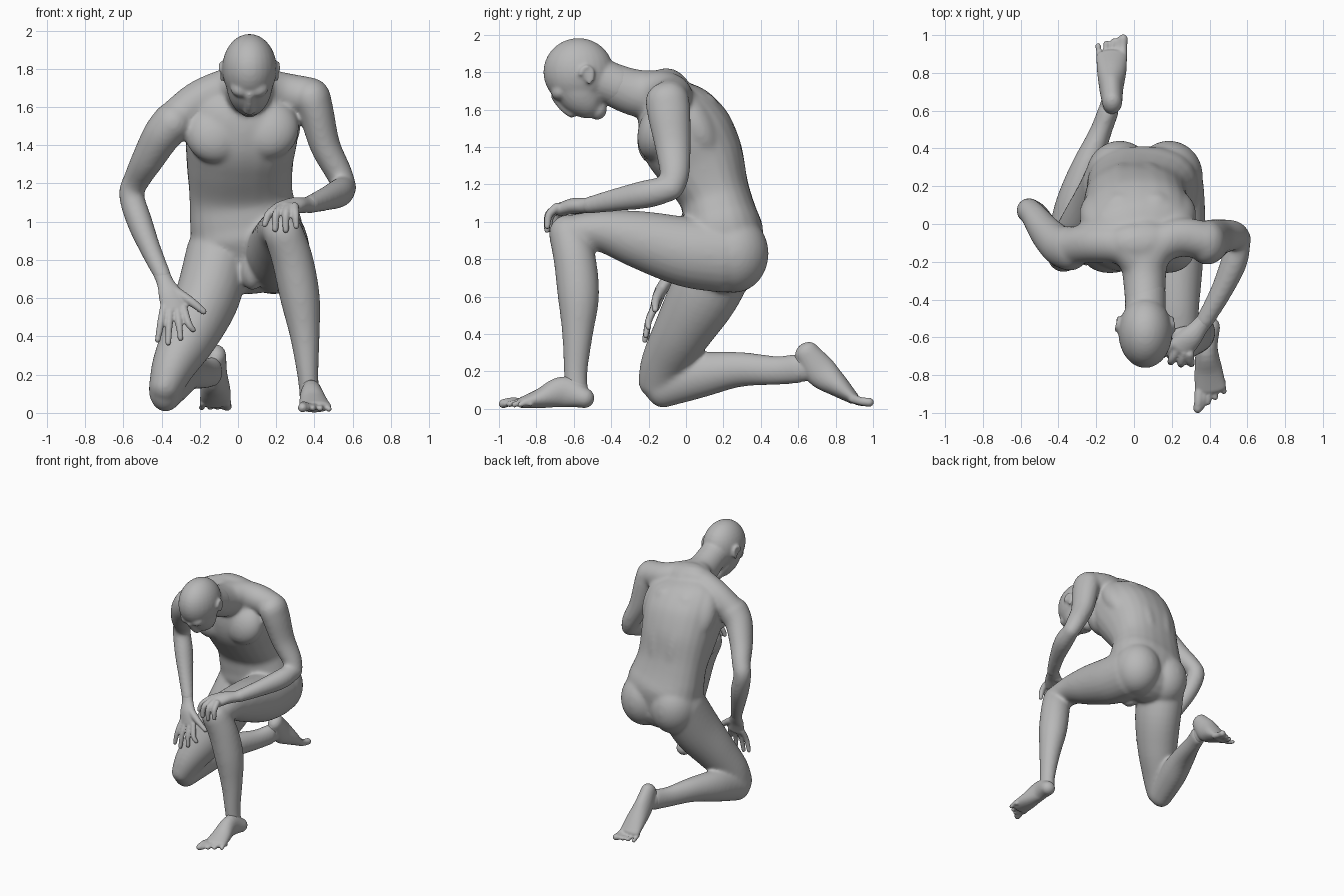
import bpy, bmesh, math
from mathutils import Vector, Matrix

skin = bpy.data.materials.new("clay_grey")
skin.diffuse_color = (0.48, 0.48, 0.48, 1)
bm = bmesh.new()
SIDES = 24


def finish(name, voxel, rounds):
    """Fuse everything built so far into one smooth object."""
    global bm
    bmesh.ops.recalc_face_normals(bm, faces=bm.faces)
    mesh = bpy.data.meshes.new(name)
    bm.to_mesh(mesh)
    bm.free()
    bm = bmesh.new()
    mesh.materials.append(skin)
    ob = bpy.data.objects.new(name, mesh)
    bpy.context.collection.objects.link(ob)
    fuse = ob.modifiers.new("fuse", 'REMESH')
    fuse.mode = 'VOXEL'
    fuse.voxel_size = voxel
    fuse.use_smooth_shade = True
    soften = ob.modifiers.new("soften", 'SMOOTH')
    soften.factor = 0.5
    soften.iterations = rounds


def spline(p, i, t):
    """Catmull-Rom point between control points i and i+1."""
    a, b, c, d = (p[max(0, min(len(p) - 1, k))] for k in range(i - 1, i + 3))
    return [0.5 * (2 * q + (r - o) * t + (2 * o - 5 * q + 4 * r - s) * t * t
                   + (3 * q - o - 3 * r + s) * t ** 3) for o, q, r, s in zip(a, b, c, d)]


def limb(*pts, ref=(1, 0, 0), square=1.0):
    """Round-ended tube through (x, y, z, half width[, half depth]); square < 1 gives a boxier section."""
    pts = [p if len(p) == 5 else (*p, p[3]) for p in pts]
    path = [spline(pts, i, k / 5) for i in range(len(pts) - 1) for k in range(5)] + [pts[-1]]
    pos = [Vector(p[:3]) for p in path]
    n = len(path)
    outline = [[math.copysign(abs(v) ** square, v) for v in (math.cos(a), math.sin(a))]
               for a in (math.tau * j / SIDES for j in range(SIDES))]
    rings = []
    for i, p in enumerate(path):
        t = (pos[min(i + 1, n - 1)] - pos[max(i - 1, 0)]).normalized()
        side = (Vector(ref) - t * t.dot(Vector(ref))).normalized()
        deep = t.cross(side)
        caps = [(0, 1)]
        arc = [(math.sin(a), math.cos(a)) for a in (0.4, 0.8, 1.15, 1.45)]
        if i == 0:
            caps = [(-s, c) for s, c in reversed(arc)] + caps
        if i == n - 1:
            caps = caps + arc
        for off, sc in caps:
            c = pos[i] + t * off * min(p[3], p[4])
            rings.append([bm.verts.new(c + side * p[3] * sc * u + deep * p[4] * sc * v) for u, v in outline])
    for r, s in zip(rings, rings[1:]):
        for j in range(SIDES):
            k = (j + 1) % SIDES
            bm.faces.new((r[j], r[k], s[k], s[j]))
    bm.faces.new(rings[0][::-1])
    bm.faces.new(rings[-1])


def blob(c, r, pitch=0, yaw=0):
    m = (Matrix.Translation(c) @ Matrix.Rotation(yaw, 4, 'Z') @ Matrix.Rotation(pitch, 4, 'X')
         @ Matrix.Diagonal((*r, 1)))
    bmesh.ops.create_uvsphere(bm, u_segments=28, v_segments=18, radius=1, matrix=m)


def toes(big_base, small_base, big_tip, small_tip, lift):
    for i in range(5):
        f = i / 4
        a = Vector(big_base).lerp(Vector(small_base), f)
        b = Vector(big_tip).lerp(Vector(small_tip), f ** 1.4)
        r = 0.025 if i == 0 else 0.019 - 0.001 * i
        m = (a + b) / 2 + Vector((0, 0, lift))
        limb((*a, r), (*m, r * 0.9), (*b, r))


# torso
limb((0.05, 0.22, 0.8, 0.27, 0.18), (0.047, 0.2, 0.93, 0.295, 0.215), (0.03, 0.18, 1.03, 0.285, 0.2),
     (0.015, 0.15, 1.15, 0.27, 0.192), (0.01, 0.078, 1.32, 0.28, 0.238), (0.02, -0.003, 1.47, 0.295, 0.253),
     (0.03, -0.07, 1.61, 0.28, 0.205), (0.04, -0.105, 1.69, 0.2, 0.13), square=0.84)
for s in (-1, 1):
    blob((0.02 + s * 0.135, -0.14, 1.475 + s * 0.01), (0.165, 0.115, 0.165), -0.3, -s * 0.12)  # chest muscle
    limb((0.03 + s * 0.07, 0.29, 1.0, 0.07, 0.055), (0.01 + s * 0.07, 0.27, 1.2, 0.07, 0.06),
         (0.01 + s * 0.08, 0.22, 1.4, 0.08, 0.07), (0.02 + s * 0.09, 0.1, 1.62, 0.09, 0.07))  # back muscle
    blob((0.02 + s * 0.16, 0.05, 1.52), (0.15, 0.11, 0.22), 0.5)      # shoulder blade
    blob((0.055 + s * 0.13, 0.255, 0.83), (0.18, 0.187, 0.21))        # buttock
    blob((0.05 + s * 0.11, 0.23, 0.95), (0.17, 0.165, 0.2), 0.15)     # upper buttock
blob((0.075, 0.045, 0.74), (0.06, 0.085, 0.1))                        # groin

# slope from neck to shoulder
limb((-0.34, -0.12, 1.525, 0.1), (-0.2, -0.1, 1.635, 0.105), (-0.04, -0.12, 1.7, 0.105),
     (0.05, -0.24, 1.7, 0.1), ref=(0, 1, 0))
limb((0.38, -0.09, 1.655, 0.1), (0.24, -0.07, 1.675, 0.105), (0.12, -0.12, 1.7, 0.105),
     (0.06, -0.24, 1.7, 0.1), ref=(0, 1, 0))
# neck
limb((0.05, -0.1, 1.67, 0.14), (0.055, -0.28, 1.692, 0.115, 0.125), (0.06, -0.45, 1.76, 0.105, 0.11))

# right arm, hanging to the thigh
limb((-0.34, -0.13, 1.52, 0.108, 0.12), (-0.4, -0.11, 1.45, 0.1, 0.108), (-0.47, -0.04, 1.33, 0.085, 0.092),
     (-0.53, 0.045, 1.22, 0.07), (-0.557, 0.072, 1.14, 0.066), (-0.515, 0.04, 1.0, 0.067, 0.073),
     (-0.455, -0.02, 0.85, 0.055, 0.06), (-0.39, -0.09, 0.71, 0.045, 0.04))
# left arm, resting across the raised knee
limb((0.385, -0.1, 1.65, 0.1, 0.118), (0.41, -0.09, 1.57, 0.092, 0.115), (0.455, -0.07, 1.4, 0.08, 0.096),
     (0.525, -0.06, 1.26, 0.07, 0.08), (0.557, -0.075, 1.185, 0.062, 0.068))
limb((0.56, -0.075, 1.18, 0.06, 0.066), (0.53, -0.2, 1.15, 0.07, 0.076), (0.46, -0.36, 1.12, 0.058, 0.063),
     (0.37, -0.52, 1.088, 0.048, 0.046))

# right leg, kneeling
limb((-0.1, 0.21, 0.84, 0.17, 0.19), (-0.155, 0.1, 0.62, 0.17, 0.188), (-0.245, -0.015, 0.42, 0.15, 0.158),
     (-0.335, -0.11, 0.25, 0.116, 0.13), (-0.378, -0.143, 0.135, 0.09, 0.115))
limb((-0.38, -0.138, 0.12, 0.088, 0.118), (-0.325, 0.08, 0.18, 0.098, 0.12), (-0.26, 0.28, 0.21, 0.083, 0.095),
     (-0.18, 0.48, 0.205, 0.059, 0.078), (-0.135, 0.6, 0.215, 0.056, 0.08))
# left leg, raised knee
limb((0.2, 0.2, 0.82, 0.17, 0.2), (0.21, 0.0, 0.84, 0.168, 0.188), (0.22, -0.25, 0.905, 0.143, 0.155),
     (0.225, -0.45, 0.95, 0.12, 0.113), (0.235, -0.62, 0.945, 0.105, 0.09))
limb((0.24, -0.63, 0.935, 0.104, 0.104), (0.285, -0.595, 0.8, 0.108, 0.113), (0.325, -0.575, 0.6, 0.104, 0.111),
     (0.35, -0.58, 0.4, 0.078, 0.083), (0.365, -0.59, 0.2, 0.056, 0.064), (0.375, -0.585, 0.08, 0.052, 0.062))
finish("body", 0.011, 18)

# head: skull, face and chin, with neck stub
blob((0.06, -0.575, 1.8), (0.143, 0.188, 0.182))
limb((0.06, -0.585, 1.76, 0.13, 0.155), (0.06, -0.55, 1.68, 0.116, 0.13),
     (0.06, -0.508, 1.625, 0.09, 0.092), (0.06, -0.475, 1.597, 0.056, 0.052))
limb((0.06, -0.36, 1.722, 0.108, 0.113), (0.06, -0.47, 1.765, 0.108, 0.115))
limb((0.06, -0.70, 1.665, 0.022), (0.06, -0.655, 1.612, 0.024), (0.06, -0.612, 1.58, 0.03, 0.025))  # nose
blob((0.06, -0.565, 1.588), (0.042, 0.022, 0.02), 0.7)                # lips
blob((0.06, -0.475, 1.577), (0.048, 0.038, 0.032))                    # chin
for s in (-1, 1):
    blob((0.06 + s * 0.138, -0.53, 1.785), (0.016, 0.03, 0.042), 0.5)  # ear
    limb(*[(0.06 + s * (0.148 - 0.006 * math.cos(a)), -0.53 + 0.033 * math.cos(a), 1.785 + 0.044 * math.sin(a), 0.011)
           for a in (-1.2, -0.4, 0.5, 1.4, 2.3, 3.0)])                # ear rim
    blob((0.06 + s * 0.04, -0.67, 1.7), (0.06, 0.055, 0.045), 0.8)    # brow
finish("head", 0.009, 10)

# right hand on the thigh
limb((-0.405, -0.075, 0.74, 0.043, 0.038), (-0.38, -0.105, 0.68, 0.045, 0.034),
     (-0.355, -0.14, 0.62, 0.062, 0.033), (-0.335, -0.165, 0.545, 0.066, 0.026))
for base, tip in ((-0.388, (-0.42, -0.21, 0.38)), (-0.354, (-0.365, -0.22, 0.365)),
                  (-0.318, (-0.3, -0.215, 0.39)), (-0.285, (-0.235, -0.2, 0.435))):
    limb((base, -0.165, 0.55, 0.021), ((base + tip[0]) / 2, -0.2, 0.47, 0.019), (*tip, 0.015))
limb((-0.34, -0.13, 0.64, 0.03), (-0.25, -0.16, 0.585, 0.024), (-0.18, -0.165, 0.53, 0.017))  # thumb
finish("right_hand", 0.007, 5)

# left hand over the knee
limb((0.385, -0.5, 1.092, 0.045, 0.042), (0.35, -0.54, 1.087, 0.047, 0.041),
     (0.3, -0.6, 1.085, 0.061, 0.042), (0.25, -0.655, 1.07, 0.069, 0.038))
for base, mid, tip in (((0.295, -0.69), (0.3, -0.732), (0.305, -0.742, 0.975)),
                       ((0.265, -0.68), (0.25, -0.735), (0.25, -0.743, 0.955)),
                       ((0.235, -0.66), (0.2, -0.72), (0.195, -0.733, 0.96)),
                       ((0.21, -0.635), (0.16, -0.685), (0.14, -0.7, 0.985))):
    limb((*base, 1.078, 0.024), (*mid, 1.038, 0.021), (*tip, 0.016))
limb((0.31, -0.56, 1.07, 0.028), (0.23, -0.575, 1.06, 0.024), (0.17, -0.6, 1.035, 0.018))  # thumb
finish("left_hand", 0.007, 5)

# right foot, sole turned up
limb((-0.145, 0.57, 0.212, 0.051, 0.07), (-0.13, 0.63, 0.215, 0.05, 0.07))
limb((-0.115, 0.645, 0.3, 0.053, 0.067), (-0.12, 0.72, 0.2, 0.064, 0.086), (-0.118, 0.81, 0.125, 0.078, 0.062),
     (-0.118, 0.89, 0.06, 0.082, 0.034))
toes((-0.06, 0.89, 0.055), (-0.185, 0.88, 0.05), (-0.057, 0.98, 0.035), (-0.19, 0.945, 0.027), -0.005)
finish("right_foot", 0.007, 6)

# left foot, planted
limb((0.368, -0.59, 0.15, 0.05, 0.06), (0.375, -0.585, 0.08, 0.052, 0.064))
limb((0.4, -0.545, 0.058, 0.056, 0.055), (0.385, -0.655, 0.09, 0.058, 0.083), (0.395, -0.78, 0.055, 0.075, 0.053),
     (0.405, -0.87, 0.034, 0.084, 0.032))
toes((0.345, -0.89, 0.034), (0.47, -0.83, 0.026), (0.338, -0.977, 0.027), (0.476, -0.888, 0.02), 0.008)
finish("left_foot", 0.007, 6)
